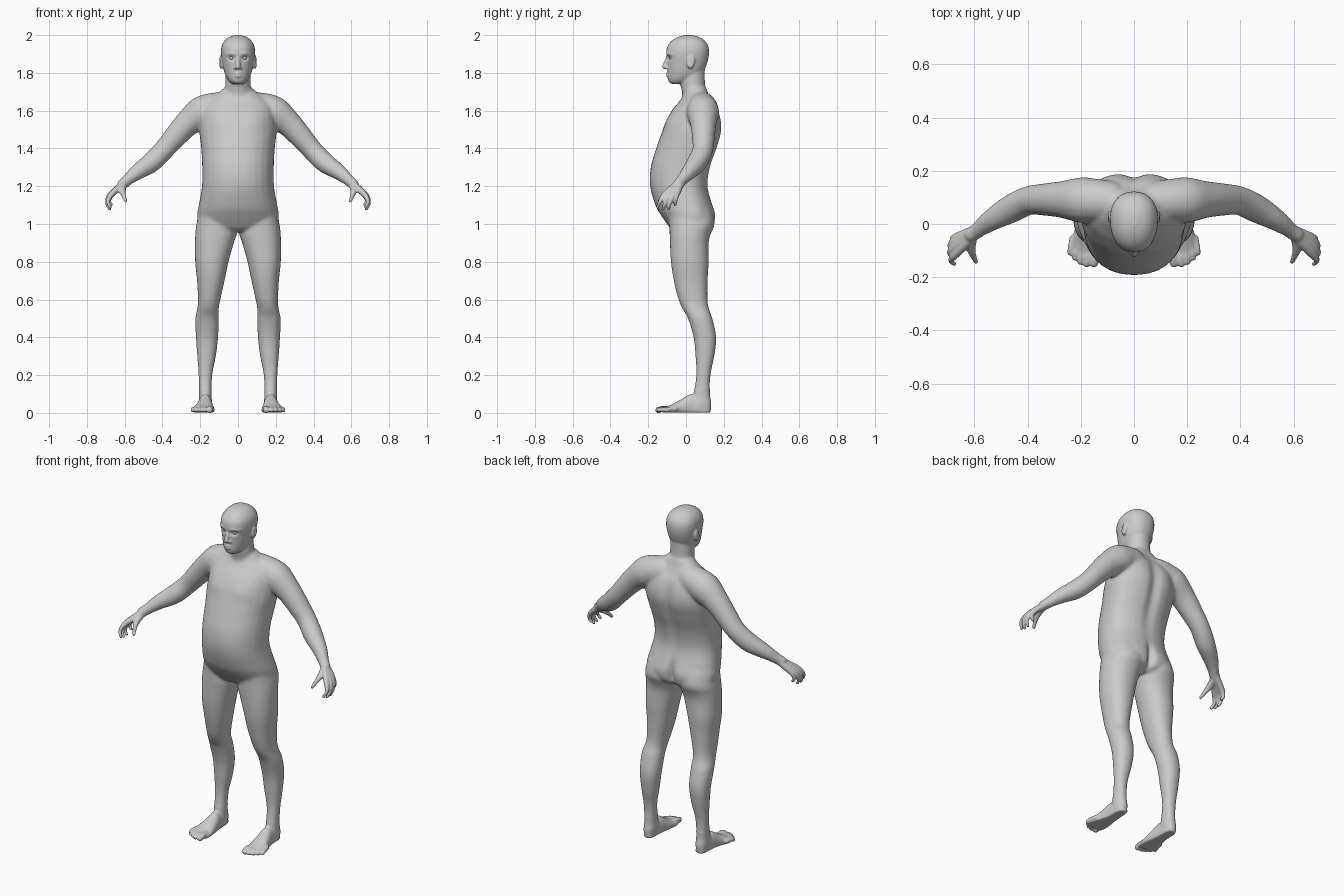
import bpy, bmesh, math
from mathutils import Vector, Matrix

bm = bmesh.new()
SIDES = 28


def smooth_rows(rows, steps=5):
    """Catmull-Rom interpolation of parameter rows."""
    out = []
    for i in range(len(rows) - 1):
        a, b, c, d = (rows[max(i - 1, 0)], rows[i], rows[i + 1], rows[min(i + 2, len(rows) - 1)])
        for k in range(steps):
            t = k / steps
            out.append([0.5 * (2 * q + (r - p) * t + (2 * p - 5 * q + 4 * r - s) * t * t
                               + (3 * q - p - 3 * r + s) * t ** 3) for p, q, r, s in zip(a, b, c, d)])
    return out + [list(rows[-1])]


def skin(rings):
    vs = [[bm.verts.new(p) for p in ring] for ring in rings]
    n = len(vs[0])
    for a, b in zip(vs, vs[1:]):
        for i in range(n):
            bm.faces.new((a[i], a[(i + 1) % n], b[(i + 1) % n], b[i]))
    bm.faces.new(vs[0][::-1])
    bm.faces.new(vs[-1])


def column(rows, side=1, mid=0.5, power=2.2):
    """Stacked level rings; row = z, inner x, outer x, front y, back y."""
    rings = []
    for z, x0, x1, yf, yb in smooth_rows(rows):
        yc, ring = yf + (yb - yf) * mid, []
        for i in range(SIDES):
            a = math.tau * i / SIDES
            c, s = math.cos(a), math.sin(a)
            cx = math.copysign(abs(c) ** (2 / power), c)
            sy = math.copysign(abs(s) ** (2 / power), s)
            ring.append((side * ((x0 + x1) / 2 + cx * (x1 - x0) / 2),
                         yc + sy * ((yb - yc) if s > 0 else (yc - yf)), z))
        rings.append(ring)
    skin(rings)


def ball(centre, radii, tilt=0.0):
    m = Matrix.Translation(centre) @ Matrix.Rotation(tilt, 4, 'X') @ Matrix.Diagonal((*radii, 1))
    bmesh.ops.create_uvsphere(bm, u_segments=16, v_segments=10, radius=1, matrix=m)


def tube(rows, side=1):
    """Round limb along a path; row = x, y, z, radius."""
    pts = smooth_rows(rows)
    P = [Vector((side * p[0], p[1], p[2])) for p in pts]
    span = P[-1] - P[0]
    ref = Vector((0, 0, 0))
    ref[min(range(3), key=lambda k: abs(span[k]))] = 1
    rings = []
    for i, p in enumerate(P):
        t = (P[min(i + 1, len(P) - 1)] - P[max(i - 1, 0)]).normalized()
        u = t.cross(ref).normalized()
        v = t.cross(u)
        rings.append([p + (u * math.cos(math.tau * k / 16) + v * math.sin(math.tau * k / 16)) * pts[i][3]
                      for k in range(16)])
    skin(rings)
    for i in (0, -1):
        ball(P[i], [pts[i][3]] * 3)


# torso with round belly
torso = [(.96, .10, -.06, .10), (.98, .175, -.085, .13), (1.0, .21, -.10, .143), (1.05, .217, -.135, .15),
         (1.1, .208, -.162, .14), (1.2, .191, -.19, .117), (1.3, .19, -.187, .13), (1.4, .195, -.158, .165),
         (1.5, .205, -.122, .187), (1.6, .195, -.075, .17), (1.65, .165, -.035, .14),
         (1.69, .11, -.012, .12), (1.72, .075, -.012, .11)]
column([(z, -w, w, f, b) for z, w, f, b in torso], mid=.6)

# neck and head
column([(z, -w, w, f, b) for z, w, f, b in
        [(1.62, .085, -.02, .13), (1.69, .075, -.02, .115), (1.74, .067, -.03, .102), (1.82, .066, -.03, .1)]],
       power=2)
head = [(1.742, .028, -.078, -.01), (1.755, .046, -.092, .03), (1.78, .063, -.097, .07), (1.81, .074, -.098, .095),
        (1.85, .083, -.1, .112), (1.90, .09, -.105, .122), (1.94, .087, -.099, .118), (1.97, .071, -.076, .1),
        (1.99, .046, -.042, .07), (2.0, .015, -.005, .035)]
column([(z, -w, w, f, b) for z, w, f, b in head], mid=.55)

# nose, lips
tube([(0, -.097, 1.885, .009), (0, -.105, 1.86, .011), (0, -.113, 1.833, .013)])
for z, r in ((1.797, .0075), (1.784, .008)):
    tube([(-.024, -.088, 1.789, .004), (0, -.099, z, r), (.024, -.088, 1.789, .004)])

for s in (1, -1):
    # brow, nostril, ear
    tube([(.014, -.098, 1.896, .008), (.035, -.093, 1.902, .009), (.06, -.072, 1.897, .008)], s)
    ball((s * .013, -.1, 1.827), (.01, .012, .009))
    ball((s * .09, .026, 1.857), (.012, .021, .036), -.2)

    # arm
    tube([(.09, .085, 1.625, .075), (.15, .088, 1.61, .082), (.20, .09, 1.585, .086), (.27, .092, 1.53, .07),
          (.33, .092, 1.465, .062), (.395, .088, 1.39, .055), (.46, .058, 1.325, .054), (.53, .018, 1.277, .043),
          (.585, -.022, 1.232, .03), (.61, -.04, 1.212, .028)], s)

    # fingers running from wrist to tip: knuckle, middle, end
    fingers = [((.668, -.112, 1.158), (.688, -.137, 1.12), (.675, -.15, 1.088)),
               ((.678, -.091, 1.152), (.692, -.112, 1.108), (.678, -.122, 1.078)),
               ((.677, -.069, 1.152), (.690, -.086, 1.108), (.678, -.092, 1.08)),
               ((.668, -.049, 1.157), (.682, -.056, 1.122), (.670, -.058, 1.102))]
    for k, (a, b, c) in enumerate(fingers):
        tube([(.605, -.045 + .006 * k, 1.213, .02), (*a, .0155), (*b, .0105), (*c, .0085)], s)
    tube([(.61, -.045, 1.205, .022), (.612, -.092, 1.172, .017), (.602, -.125, 1.142, .011),
          (.594, -.142, 1.122, .009)], s)

    # leg
    column([(1.08, .04, .2, -.09, .125), (1.0, .012, .22, -.088, .145), (.95, .006, .226, -.087, .13),
            (.9, .022, .228, -.085, .12), (.8, .05, .227, -.08, .12), (.7, .071, .217, -.065, .115),
            (.6, .093, .212, -.04, .114), (.55, .102, .216, -.018, .122), (.5, .102, .226, .01, .14),
            (.4, .105, .223, .04, .16), (.3, .117, .216, .05, .15), (.2, .136, .209, .054, .13),
            (.1, .14, .206, .04, .127), (.05, .138, .208, .03, .134), (.002, .145, .203, .05, .13)], s)

    # foot: y, inner x, outer x, top z
    foot = [(.125, .15, .195, .045), (.09, .142, .205, .075), (.03, .137, .21, .1), (-.02, .13, .222, .075),
            (-.07, .124, .24, .047), (-.105, .126, .238, .034), (-.122, .135, .215, .026)]
    rings = []
    for y, x0, x1, top in smooth_rows(foot):
        rings.append([(s * ((x0 + x1) / 2 + math.cos(a) * (x1 - x0) / 2), y,
                       max(0.002, top * (.35 + .65 * math.sin(a))))
                      for a in [math.tau * i / SIDES for i in range(SIDES)]])
    skin(rings)
    for x, y, r in ((.147, -.147, .0165), (.176, -.151, .0125), (.198, -.142, .012),
                    (.219, -.127, .0115), (.238, -.108, .011)):
        tube([(x * .9 + .018, y + .055, .022, r), (x, y + .02, .021, r), (x + .003, y, .0145, r)], s)

mesh = bpy.data.meshes.new("body")
bmesh.ops.recalc_face_normals(bm, faces=bm.faces)
bm.to_mesh(mesh)
bm.free()
body = bpy.data.objects.new("body", mesh)
bpy.context.collection.objects.link(body)

# fuse all parts into one skin
fuse = body.modifiers.new("fuse", 'REMESH')
fuse.mode = 'VOXEL'
fuse.voxel_size = 0.0056
bpy.context.view_layer.objects.active = body
body.select_set(True)
bpy.ops.object.modifier_apply(modifier="fuse")

# sculpted dents and swells: centre, radii, push
touches = [((0, .17, 1.42), (.03, .1, .22), (0, -.018, 0)),     # spine
           ((0, .15, 1.03), (.014, .07, .07), (0, -.04, 0)),    # cleft
           ((0, -.105, 1.79), (.022, .02, .003), (0, .005, 0))]  # mouth
for s in (1, -1):
    touches += [((s * .09, -.08, 1.54), (.07, .07, .045), (0, -.01, 0)),    # chest
                ((s * .085, .14, 1.03), (.06, .06, .07), (0, .01, 0)),      # seat
                ((s * .085, .17, 1.54), (.06, .06, .09), (0, .007, 0)),     # shoulder blade
                ((s * .034, -.094, 1.879), (.02, .03, .012), (0, .015, 0)),  # eye socket
                ((s * .103, .022, 1.86), (.008, .01, .02), (-s * .008, 0, 0))]  # ear bowl
touches = [tuple(Vector(v) for v in t) for t in touches]
soft = body.vertex_groups.new(name="soft")
soft_ids = []
for v in body.data.vertices:
    co = v.co.copy()
    for c, r, push in touches:
        d = co - c
        q = (d.x / r.x) ** 2 + (d.y / r.y) ** 2 + (d.z / r.z) ** 2
        if q < 6:
            v.co += push * math.exp(-q)
    if abs(co.x) < .57 and .13 < co.z < 1.73:
        soft_ids.append(v.index)
soft.add(soft_ids, 1.0, 'REPLACE')

for name, count, group in (("relax", 3, ""), ("blend", 30, "soft")):
    m = body.modifiers.new(name, 'SMOOTH')
    m.factor, m.iterations, m.vertex_group = 0.5, count, group
bpy.ops.object.shade_smooth()

# eyes
for s, name in ((1, "left_eye"), (-1, "right_eye")):
    bpy.ops.mesh.primitive_uv_sphere_add(segments=20, ring_count=12, radius=.0125,
                                         location=(s * .033, -.0765, 1.879))
    bpy.context.object.name = name
    bpy.ops.object.shade_smooth()
